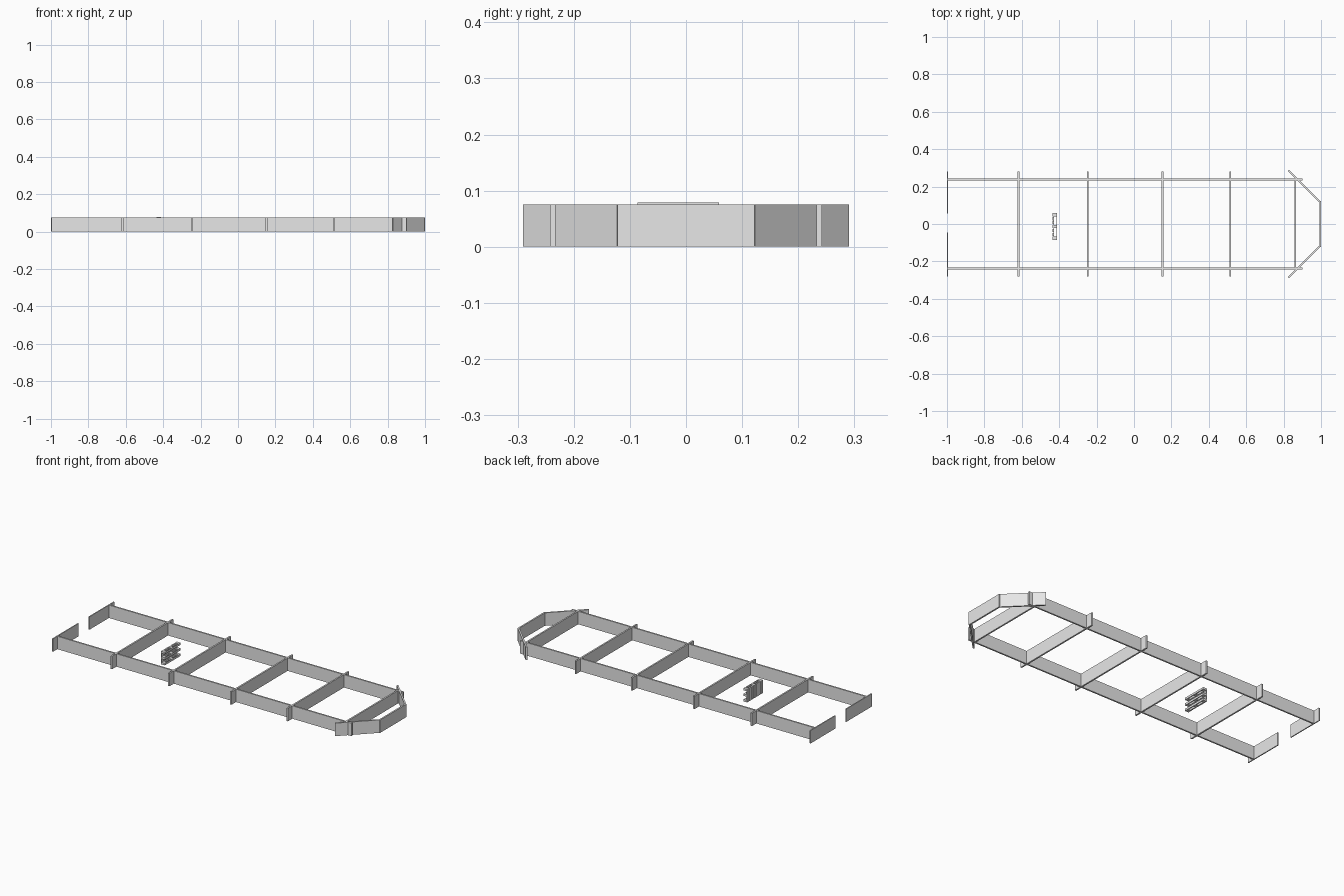
import bpy
import math

cube = bpy.data.objects.get("Cube")
if cube:
    bpy.data.objects.remove(cube, do_unlink=True)

grey = bpy.data.materials.new("light_grey")
grey.use_nodes = True
grey.diffuse_color = (0.8, 0.8, 0.8, 1)
grey.node_tree.nodes["Principled BSDF"].inputs["Base Color"].default_value = grey.diffuse_color

HEIGHT = 0.075
THICK = 0.009
RAIL_Y = 0.2375
REACH = 0.282


def box(name, low, high):
    """Axis-aligned box between two corners."""
    bpy.ops.mesh.primitive_cube_add(size=1, location=[(a + b) / 2 for a, b in zip(low, high)])
    obj = bpy.context.object
    obj.name = name
    obj.scale = [b - a for a, b in zip(low, high)]
    bpy.ops.object.transform_apply(location=False, rotation=False, scale=True)
    obj.data.materials.append(grey)
    return obj


def wall(name, start, end, thick=THICK):
    """Upright board standing on the ground between two plan points."""
    dx, dy = end[0] - start[0], end[1] - start[1]
    half = math.hypot(dx, dy) / 2
    obj = box(name, (-half, -thick / 2, 0), (half, thick / 2, HEIGHT))
    obj.location.x = (start[0] + end[0]) / 2
    obj.location.y = (start[1] + end[1]) / 2
    obj.rotation_euler.z = math.atan2(dy, dx)
    return obj


# Long side rails, angled nose boards
for side, y in (("left", 1), ("right", -1)):
    wall(f"{side}_rail", (-1, y * RAIL_Y), (0.9, y * RAIL_Y))
    wall(f"{side}_nose_board", (0.826, y * 0.287), (0.993, y * 0.12))

# Cross boards that run past the rails
for i, x in enumerate((-0.618, -0.248, 0.152, 0.514)):
    wall(f"cross_board_{i + 1}", (x, -REACH), (x, REACH))
wall("inner_nose_board", (0.862, -RAIL_Y), (0.862, RAIL_Y))
wall("nose_end_board", (0.9955, -0.122), (0.9955, 0.122))

# Open end with an entrance gap
wall("entrance_board_back", (-0.997, 0.055), (-0.997, REACH), 0.006)
wall("entrance_board_front", (-0.997, -REACH), (-0.997, -0.045), 0.006)

# Small slatted pallet standing on edge
Y0, Y1 = -0.086, 0.059
Z0, Z1 = 0.002, 0.0785
X0, X1 = -0.435, -0.411
for i in range(7):
    y = Y0 + i * (Y1 - Y0 - 0.018) / 6
    box(f"pallet_deck_slat_{i + 1}", (X0, y, Z0), (X0 + 0.004, y + 0.018, Z1))
for i in range(3):
    z = Z0 + i * (Z1 - Z0 - 0.012) / 2
    box(f"pallet_bearer_{i + 1}", (X0 + 0.004, Y0, z), (X0 + 0.008, Y1, z + 0.012))
    box(f"pallet_runner_{i + 1}", (X1 - 0.004, Y0, z), (X1, Y1, z + 0.012))
    for j in range(3):
        y = Y0 + j * (Y1 - Y0 - 0.018) / 2
        box(f"pallet_block_{i + 1}_{j + 1}", (X0 + 0.008, y, z), (X1 - 0.004, y + 0.018, z + 0.012))
